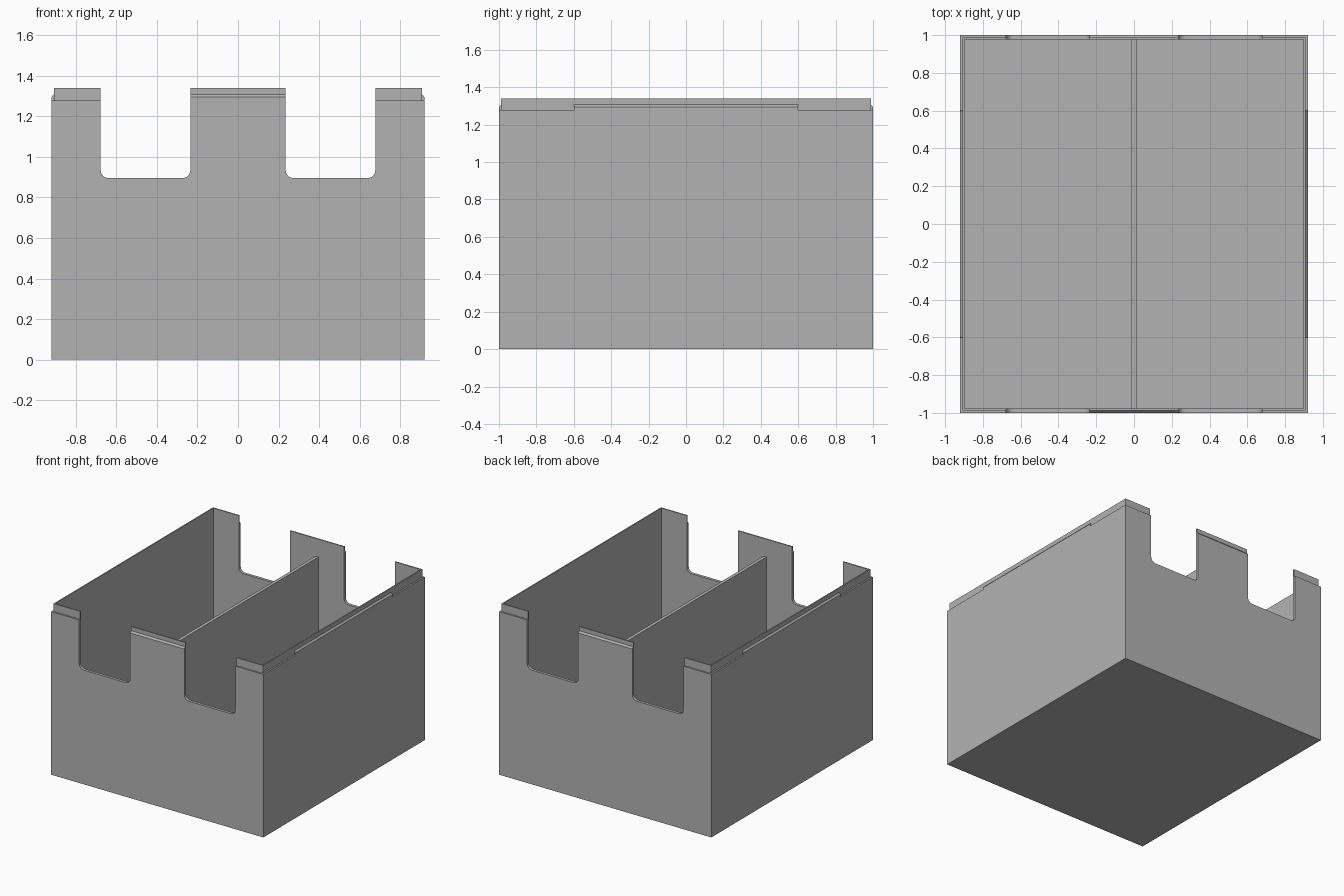
import bpy
import bmesh
import math
from mathutils import Matrix, Vector

cube = bpy.data.objects.get("Cube")
if cube:
    bpy.data.objects.remove(cube, do_unlink=True)

HALF_X, HALF_Y = 0.92, 1.0      # outer half sizes
BODY_Z, TOP_Z = 1.278, 1.34     # shoulder and lip heights
STEP, WALL, FLOOR = 0.012, 0.022, 0.022
NOTCH_IN, NOTCH_OUT, NOTCH_Z, NOTCH_R = 0.235, 0.677, 0.895, 0.04

grey = bpy.data.materials.new("plain grey")
grey.use_nodes = True
colour = (0.45, 0.45, 0.45, 1.0)
grey.diffuse_color = colour
grey.node_tree.nodes["Principled BSDF"].inputs["Base Color"].default_value = colour


def make_object(name, bm):
    bmesh.ops.recalc_face_normals(bm, faces=bm.faces)
    mesh = bpy.data.meshes.new(name)
    bm.to_mesh(mesh)
    bm.free()
    mesh.materials.append(grey)
    obj = bpy.data.objects.new(name, mesh)
    bpy.context.collection.objects.link(obj)
    return obj


def prism(name, outline, extrude):
    """Extrude a closed outline of 3D points along a vector."""
    bm = bmesh.new()
    face = bm.faces.new([bm.verts.new(p) for p in outline])
    moved = bmesh.ops.extrude_face_region(bm, geom=[face])["geom"]
    verts = [v for v in moved if isinstance(v, bmesh.types.BMVert)]
    bmesh.ops.translate(bm, verts=verts, vec=extrude)
    return make_object(name, bm)


# Open box: rectangular rings from the base, over the stepped lip, to the floor
rings = [(0, 0), (0, BODY_Z), (STEP, BODY_Z), (STEP, TOP_Z), (WALL, TOP_Z), (WALL, FLOOR)]
bm = bmesh.new()
loops = []
for inset, z in rings:
    x, y = HALF_X - inset, HALF_Y - inset
    loops.append([bm.verts.new((sx * x, sy * y, z))
                  for sx, sy in ((-1, -1), (1, -1), (1, 1), (-1, 1))])
for a, b in zip(loops, loops[1:]):
    for i in range(4):
        j = (i + 1) % 4
        bm.faces.new((a[i], a[j], b[j], b[i]))
bm.faces.new(loops[0])
bm.faces.new(loops[-1])
box = make_object("box_shell", bm)

# Round-bottomed notches, cut through the front and back walls
for side in (-1, 1):
    outline = [(NOTCH_OUT, 1.5), (NOTCH_IN, 1.5)]
    for cx, start in ((NOTCH_IN + NOTCH_R, 180), (NOTCH_OUT - NOTCH_R, 270)):
        for k in range(9):
            t = math.radians(start + k * 90 / 8)
            outline.append((cx + NOTCH_R * math.cos(t),
                            NOTCH_Z + NOTCH_R + NOTCH_R * math.sin(t)))
    cutter = prism("notch_cutter", [(side * x, -1.2, z) for x, z in outline], (0, 2.4, 0))
    cutter.hide_render = True
    cut = box.modifiers.new("notch", 'BOOLEAN')
    cut.operation = 'DIFFERENCE'
    cut.solver = 'EXACT'
    cut.object = cutter
    bpy.context.view_layer.objects.active = box
    bpy.ops.object.modifier_apply(modifier=cut.name)
    bpy.data.objects.remove(cutter, do_unlink=True)

bpy.ops.object.select_all(action='DESELECT')
box.select_set(True)
bpy.context.view_layer.objects.active = box
bpy.ops.object.shade_smooth_by_angle(angle=math.radians(30))

# Snap beads on the lip: flush with the wall below, chamfered on top
bead = [(STEP, BODY_Z), (0, BODY_Z), (0, 1.294), (STEP, 1.307)]
for name, turn, reach, half in (("front_bead", 0, HALF_Y, NOTCH_IN),
                                ("left_bead", 90, HALF_X, 0.6),
                                ("back_bead", 180, HALF_Y, NOTCH_IN),
                                ("right_bead", 270, HALF_X, 0.6)):
    spin = Matrix.Rotation(math.radians(turn), 3, 'Z')
    points = [spin @ Vector((-half, inset - reach, z)) for inset, z in bead]
    prism(name, points, spin @ Vector((2 * half, 0, 0)))

# Central divider running front to back
d, y = 0.013, HALF_Y - WALL
prism("divider", [(-d, -y, FLOOR), (d, -y, FLOOR), (d, -y, 1.2), (-d, -y, 1.2)],
      (0, 2 * y, 0))
